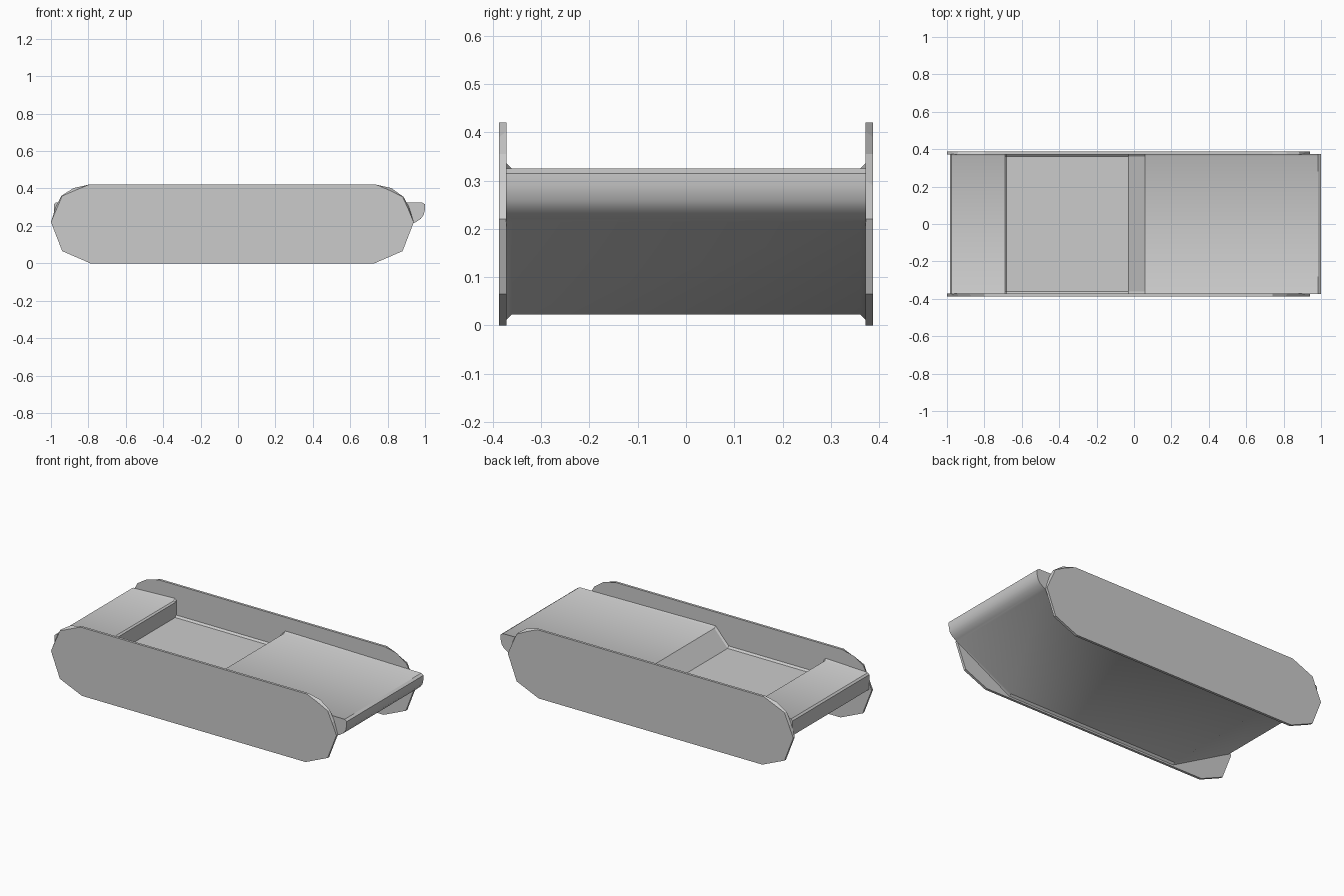
import bpy
import bmesh
from math import radians, cos, sin

cube = bpy.data.objects.get("Cube")
if cube:
    bpy.data.objects.remove(cube, do_unlink=True)

grey = bpy.data.materials.new("plain grey")
grey.use_nodes = True
colour = (0.6, 0.6, 0.6, 1)
grey.diffuse_color = colour
grey.node_tree.nodes["Principled BSDF"].inputs["Base Color"].default_value = colour


def loft(name, sections, smooth=0):
    """Bridge equal-length closed xz profiles, each given as (y, points)."""
    bm = bmesh.new()
    rings = [[bm.verts.new((x, y, z)) for x, z in pts] for y, pts in sections]
    n = len(rings[0])
    for a, b in zip(rings, rings[1:]):
        for i in range(n):
            j = (i + 1) % n
            bm.faces.new((a[i], a[j], b[j], b[i]))
    bm.faces.new(rings[0])
    bm.faces.new(rings[-1])
    bmesh.ops.recalc_face_normals(bm, faces=bm.faces)
    mesh = bpy.data.meshes.new(name)
    bm.to_mesh(mesh)
    bm.free()
    mesh.materials.append(grey)
    obj = bpy.data.objects.new(name, mesh)
    bpy.context.collection.objects.link(obj)
    if smooth:
        bpy.ops.object.select_all(action='DESELECT')
        obj.select_set(True)
        bpy.context.view_layer.objects.active = obj
        bpy.ops.object.shade_smooth_by_angle(angle=radians(smooth))
    return obj


# Hull with a sunken floor, sloped ends and a rounded lip
DECK, FLOOR, KEEL = 0.325, 0.225, 0.022
lip = [(0.92 + 0.08 * cos(radians(a)), 0.29 + 0.075 * sin(radians(a)))
       for a in (-65, -45, -25, 0)]
profile = [(-0.59, KEEL), (0.57, KEEL), (0.94, 0.215)] + lip + [
    (1.0, 0.315), (0.985, DECK), (0.06, DECK), (-0.03, FLOOR), (-0.68, FLOOR),
    (-0.68, 0.317), (-0.69, DECK), (-0.975, DECK), (-0.985, 0.315), (-0.985, 0.225)]


def flared(points, d=0.012):
    """Raise the decks and lower the keel where they meet the side plates."""
    return [(x, z + (0 if abs(x) > 0.9 else d if z > 0.1 else -d)) for x, z in points]


loft("hull", [(-0.373, flared(profile)), (-0.361, profile),
              (0.361, profile), (0.373, flared(profile))], 30)

# Side plates, slightly rounder on their inner face
lower = [(-1.0, 0.22), (-0.94, 0.065), (-0.79, 0.0), (0.73, 0.0), (0.88, 0.065), (0.94, 0.22)]
outer = lower + [(0.91, 0.29), (0.88, 0.355), (0.81, 0.39), (0.74, 0.42),
                 (-0.80, 0.42), (-0.87, 0.39), (-0.94, 0.36), (-0.97, 0.29)]
inner = lower + [(0.915, 0.30), (0.885, 0.355), (0.82, 0.402), (0.74, 0.42),
                 (-0.80, 0.42), (-0.88, 0.402), (-0.945, 0.36), (-0.975, 0.30)]
for name, side in (("front_side_plate", -1), ("back_side_plate", 1)):
    loft(name, [(side * 0.372, inner), (side * 0.387, outer)])
